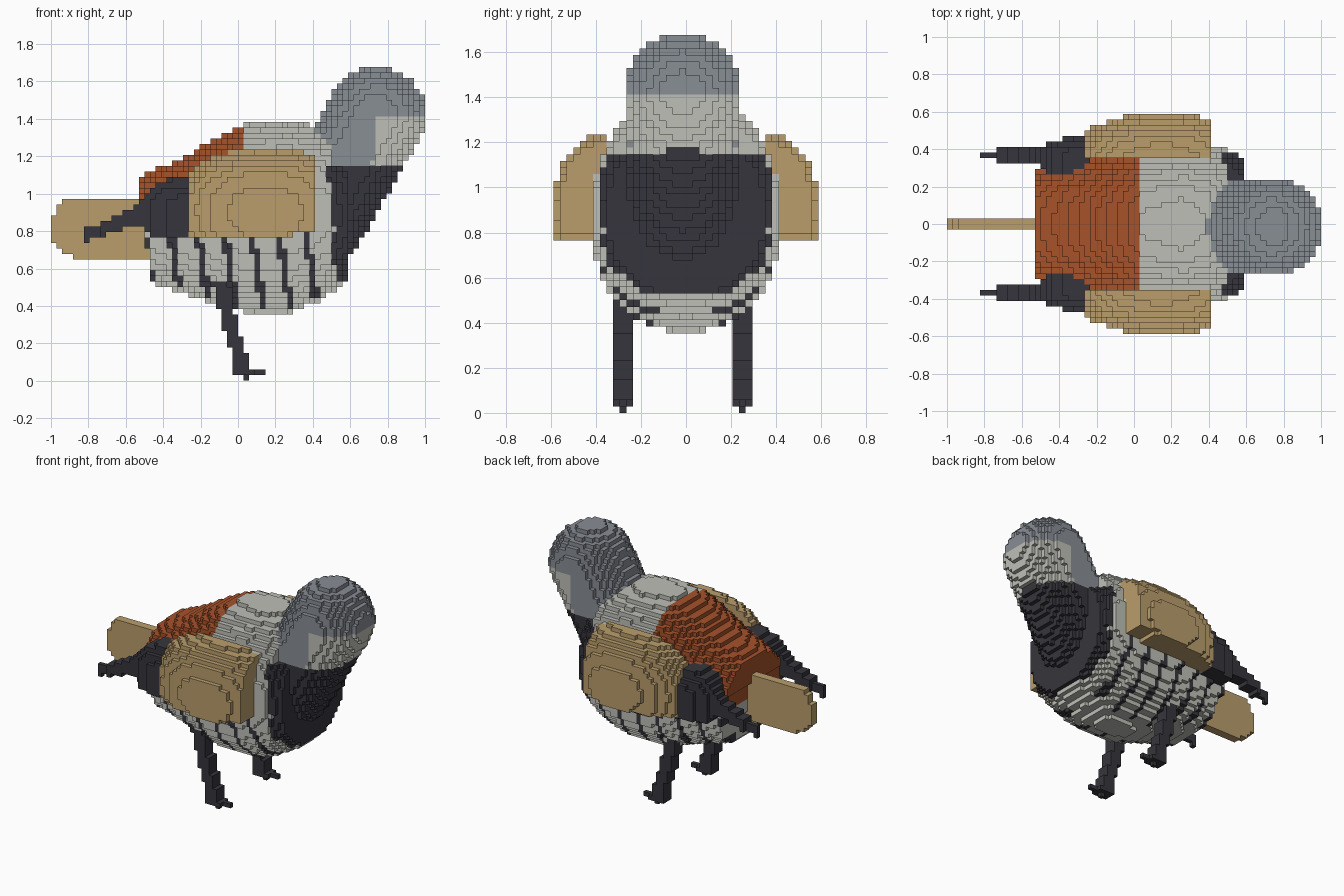
import bpy, bmesh, math

if "Cube" in bpy.data.objects:
    bpy.data.objects.remove(bpy.data.objects["Cube"], do_unlink=True)

H = 2 / 68            # edge length of one block
OFF = H / 2           # head and legs are centred half a block to one side


def make_material(name, rgb):
    col = [((c / 255 + 0.055) / 1.055) ** 2.4 for c in rgb] + [1]
    m = bpy.data.materials.new(name)
    m.use_nodes = True
    m.diffuse_color = col
    bsdf = next(n for n in m.node_tree.nodes if n.type == 'BSDF_PRINCIPLED')
    bsdf.inputs["Base Color"].default_value = col
    bsdf.inputs["Roughness"].default_value = 0.9
    return m


PALE, SLATE, DARK, RUST, TAN = range(5)
MATERIALS = [make_material("pale grey", (191, 191, 184)),
             make_material("slate grey", (137, 142, 149)),
             make_material("charcoal", (54, 53, 60)),
             make_material("rust", (166, 82, 42)),
             make_material("tan", (186, 158, 108))]


def interp(rows, t):
    """Linear interpolation through rows of (t, a, b, ...); None outside."""
    for p, q in zip(rows, rows[1:]):
        if p[0] <= t <= q[0]:
            f = (t - p[0]) / (q[0] - p[0])
            return [a + (b - a) * f for a, b in zip(p[1:], q[1:])]
    return None


# Head and neck: a slanted capsule with dark breast, pale face and slate cap
def head(x, y, z):
    ax, az = 0.742, 1.418
    ux, uz = 0.5, 0.866
    t = max(-0.62, min(0, (x - ax) * ux + (z - az) * uz))
    d = math.dist((x, y + OFF, z), (ax + t * ux, 0, az + t * uz))
    if d > 0.262:
        return None
    if z < (1.17 if abs(y + OFF) < 0.06 and x > 0.8 else 1.14):
        return DARK
    if z < 1.42 and x > 0.73 - max(0, 1.2 - z) + max(0, z - 1.38):
        return PALE
    return SLATE


# Body: lofted superellipse sections (x, bottom, top, half width)
BODY = [(-0.53, 0.53, 1.09, 0.31), (-0.3, 0.47, 1.19, 0.36),
        (-0.1, 0.40, 1.31, 0.40), (0.03, 0.365, 1.37, 0.42),
        (0.27, 0.36, 1.385, 0.42), (0.4, 0.41, 1.365, 0.415),
        (0.5, 0.47, 1.32, 0.40), (0.59, 0.535, 1.22, 0.34)]


def body(x, y, z):
    s = interp(BODY, x)
    if not s or x < -0.53 + max(0, 1.0 - z) * 0.16:
        return None
    lo, hi, w = s
    mid, r = (lo + hi) / 2, (hi - lo) / 2
    if abs(y / w) ** 2.3 + abs((z - mid) / r) ** 2.3 > 1:
        return None
    if x > 0.5 and z > 1.14:
        return None
    if z < 1.14 and x > 0.5 + (0.95 - z) * 0.12:
        return DARK                                   # breast patch
    if z > 0.79:
        return RUST if x < 0.02 else PALE             # back
    phase = (x + 0.34 - (0.65 - z) * 0.15) / 0.145    # slanted flank stripes
    if abs(phase - round(phase)) * 0.145 < 0.018 and abs(y) > 0.11:
        return DARK
    return PALE


# Folded wing: clipped ellipsoid
def wing(x, y, z):
    y = abs(y)
    if y < 0.345 or not -0.265 < x < 0.41:
        return None
    if z < (0.80 if x > 0.3 else 0.765):
        return None
    d = (abs((x - 0.15) / 0.51) ** 2.2 + abs((y - 0.3) / 0.29) ** 2.3
         + abs((z - 0.9) / 0.345) ** 2.3)
    return TAN if d < 1 else None


# Wing tip feathers: (x, bottom, top, inner y, outer y)
TIP = [(-0.83, 0.74, 0.80, 0.355, 0.385), (-0.735, 0.77, 0.84, 0.35, 0.39),
       (-0.73, 0.77, 0.85, 0.325, 0.415), (-0.6, 0.82, 0.905, 0.325, 0.415),
       (-0.5, 0.83, 0.98, 0.32, 0.415), (-0.47, 0.77, 1.01, 0.28, 0.43),
       (-0.4, 0.765, 1.07, 0.27, 0.455), (-0.23, 0.765, 1.09, 0.27, 0.475)]


def wing_tip(x, y, z):
    s = interp(TIP, x)
    if not s:
        return None
    lo, hi, a, b = s
    if x > -0.47:
        b -= max(0, z - 0.97) * 0.6
    return DARK if lo < z < hi and a < abs(y) < b else None


# Tail: thin upright rounded plate (x, bottom, top)
TAIL = [(-1.0, 0.74, 0.87), (-0.97, 0.71, 0.92), (-0.91, 0.68, 0.97),
        (-0.86, 0.65, 0.97), (-0.44, 0.65, 0.97)]


def tail(x, y, z):
    s = interp(TAIL, x)
    return TAN if s and s[0] < z < s[1] and abs(y) < 0.03 else None


# Legs with toes: (z, centre x)
LEG = [(0.03, 0.01), (0.14, 0.01), (0.2, -0.02), (0.4, -0.065), (0.53, -0.095)]


def leg(x, y, z):
    v = abs(abs(y + OFF) - 9 * H)
    if z < H:                                         # claw
        return DARK if 0.03 < x < 0.06 and v < 0.02 else None
    if z < 2 * H:                                     # toes
        if -0.03 < x < 0.145 and v < 0.02 or 0 < x < 0.09 and v < 0.05:
            return DARK
    s = interp(LEG, z)
    return DARK if s and abs(x - s[0]) < 0.041 and v < 0.04 else None


# Fill the block grid; earlier parts keep their blocks
PARTS = [("head_and_neck", head, (0.3, 1, 0.5, 1.7)),
         ("body", body, (-0.56, 0.62, 0.3, 1.42)),
         ("wings", wing, (-0.3, 0.45, 0.7, 1.3)),
         ("wing_tips", wing_tip, (-0.86, -0.2, 0.7, 1.12)),
         ("tail", tail, (-1, -0.4, 0.6, 1.0)),
         ("legs", leg, (-0.15, 0.17, 0, 0.56))]
cells = {}
for name, rule, (x0, x1, z0, z1) in PARTS:
    for i in range(math.floor(x0 / H), math.ceil(x1 / H)):
        for k in range(math.floor(z0 / H), math.ceil(z1 / H)):
            for j in range(-21, 21):
                if (i, j, k) in cells:
                    continue
                m = rule((i + 0.5) * H, (j + 0.5) * H, (k + 0.5) * H)
                if m is not None:
                    cells[i, j, k] = (name, m)


# Turn the exposed block sides into one mesh per part
def build(name):
    bm = bmesh.new()
    verts = {}

    def vert(p):
        if p not in verts:
            verts[p] = bm.verts.new([c * H for c in p])
        return verts[p]

    for cell, (part, mat) in cells.items():
        if part != name:
            continue
        for axis in range(3):
            for side in (0, 1):
                nb = list(cell)
                nb[axis] += 2 * side - 1
                if tuple(nb) in cells:
                    continue
                u, w = (axis + 1) % 3, (axis + 2) % 3
                ring = []
                for du, dw in ((0, 0), (1, 0), (1, 1), (0, 1)):
                    p = list(cell)
                    p[axis] += side
                    p[u] += du
                    p[w] += dw
                    ring.append(vert(tuple(p)))
                face = bm.faces.new(ring if side else ring[::-1])
                face.material_index = mat
    mesh = bpy.data.meshes.new(name)
    bm.to_mesh(mesh)
    bm.free()
    for m in MATERIALS:
        mesh.materials.append(m)
    bpy.context.collection.objects.link(bpy.data.objects.new(name, mesh))


for part in PARTS:
    build(part[0])
